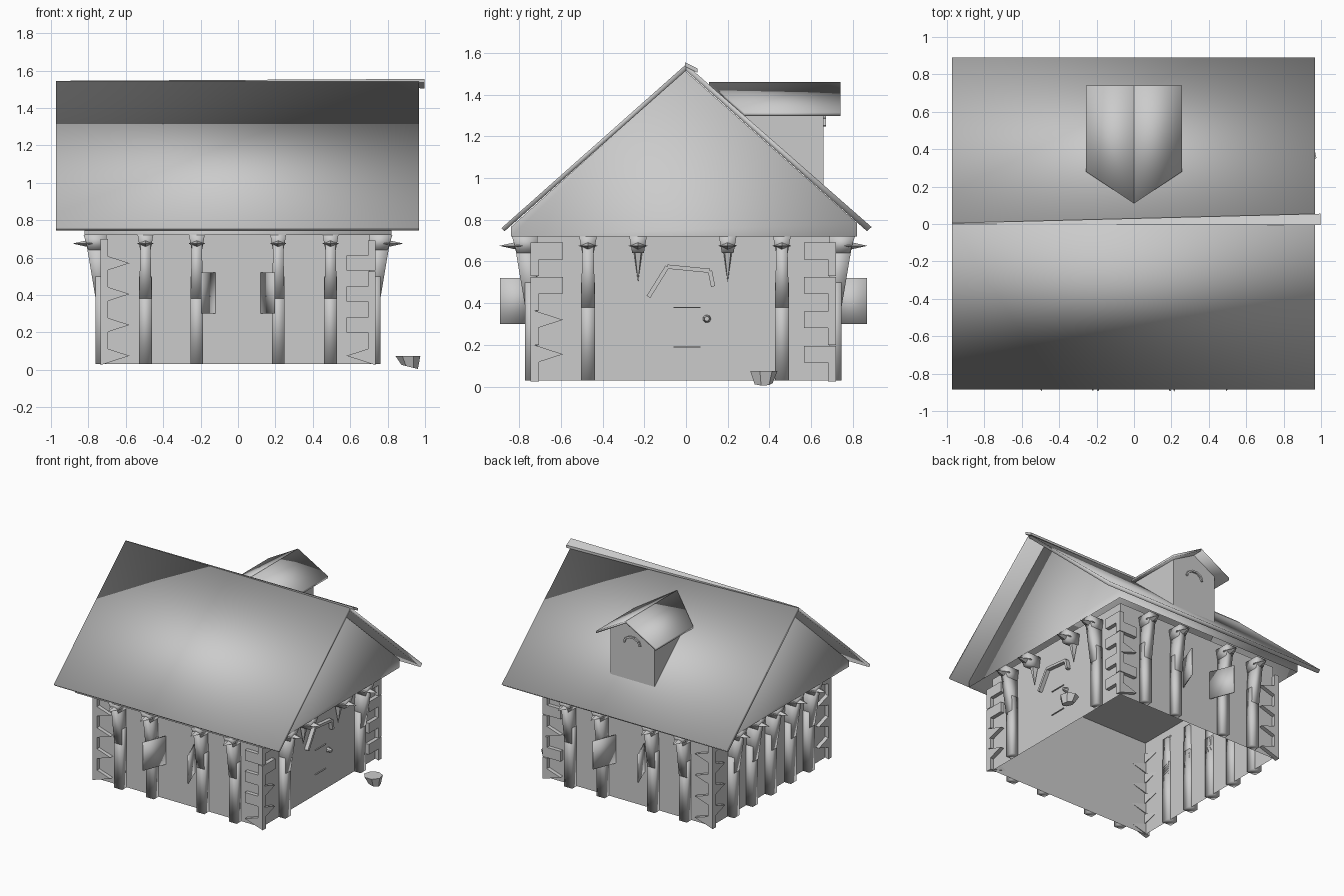
import bpy, bmesh, math
from mathutils import Matrix, Vector

cube = bpy.data.objects.get("Cube")
if cube:
    bpy.data.objects.remove(cube, do_unlink=True)

stone = bpy.data.materials.new("mid_grey")
stone.use_nodes = True
GREY = (0.6, 0.6, 0.6, 1)
stone.diffuse_color = GREY
stone.node_tree.nodes["Principled BSDF"].inputs["Base Color"].default_value = GREY


def finish(name, bm, smooth=False):
    for f in bm.faces:
        f.smooth = smooth
    mesh = bpy.data.meshes.new(name)
    bm.to_mesh(mesh)
    bm.free()
    mesh.materials.append(stone)
    obj = bpy.data.objects.new(name, mesh)
    bpy.context.collection.objects.link(obj)


def solid(name, points, frame=None, open_bottom=False, smooth=False):
    """Convex solid around the points, optionally placed on a wall frame."""
    bm = bmesh.new()
    for p in points:
        bm.verts.new(frame @ Vector(p) if frame else p)
    bmesh.ops.convex_hull(bm, input=bm.verts)
    bmesh.ops.dissolve_limit(bm, angle_limit=0.01, verts=bm.verts, edges=bm.edges)
    bmesh.ops.recalc_face_normals(bm, faces=bm.faces)
    if open_bottom:
        low = [f for f in bm.faces if f.normal.z < -0.9]
        bmesh.ops.delete(bm, geom=low, context='FACES_ONLY')
    finish(name, bm, smooth)


def block(name, u, v, z, frame=None, **kw):
    solid(name, [(a, b, c) for a in u for b in v for c in z], frame, **kw)


def extrude_x(name, profile, x0, x1, **kw):
    solid(name, [(x, y, z) for x in (x0, x1) for y, z in profile], **kw)


def wall_frame(origin, along, out):
    m = Matrix((along, out, (0, 0, 1))).transposed().to_4x4()
    m.translation = origin
    return m


def bar(name, a, b, width, frame, depth):
    """Flat strip between two points (u, z) on a wall."""
    a, b = Vector(a), Vector(b)
    side = (b - a).normalized().orthogonal() * width / 2
    corners = [a + side, a - side, b + side, b - side]
    solid(name, [(p.x, d, p.y) for p in corners for d in (-0.005, depth)], frame)


# Walls: u runs along the wall, v points outward
X, Y0, Y1, BASE, EAVE = 0.705, -0.715, 0.69, 0.03, 0.72
OUT = 0.03
walls = {
    "front": wall_frame((0, Y0, 0), (1, 0, 0), (0, -1, 0)),
    "back": wall_frame((0, Y1, 0), (1, 0, 0), (0, 1, 0)),
    "left": wall_frame((X, 0, 0), (0, 1, 0), (1, 0, 0)),
    "right": wall_frame((-X, 0, 0), (0, 1, 0), (-1, 0, 0)),
}
block("house_walls", (-X, X), (Y0, Y1), (BASE, 0.775), open_bottom=True)

# Gable storey overhanging the walls, open underneath
extrude_x("attic", [(-0.84, EAVE), (0.82, EAVE), (0.82, 0.785), (-0.005, 1.515), (-0.84, 0.765)],
          -0.82, 0.82, open_bottom=True, smooth=True)


# Posts, flaring brackets and pointed capitals
def capital(name, u, frame):
    solid(name + "_capital", [(u - 0.045, 0.09, 0.675), (u + 0.045, 0.09, 0.675),
                              (u, 0.18, 0.675), (u, 0, 0.675), (u, 0.09, 0.655),
                              (u, 0.09, 0.695)], frame)
    solid(name + "_capital_plate", [(u + s * w, v, z) for s in (-1, 1)
          for w, v, z in ((0.042, 0, EAVE), (0.042, 0.12, EAVE), (0.028, 0, 0.64), (0.028, 0.095, 0.64))],
          frame, smooth=True)


def post(name, u, frame, inner):
    block(name + "_post", (u - 0.034, u + 0.034), (inner, 0.056), (BASE, 0.5), frame, smooth=True)
    solid(name + "_bracket", [(u + s * w, v, z) for s in (-1, 1)
          for w, v, z in ((0.034, inner, 0.38), (0.034, 0.056, 0.38),
                          (0.026, inner, 0.7), (0.026, 0.11, 0.7))], frame, smooth=True)
    capital(name, u, frame)


posts = {"front": (-0.495, -0.22, 0.215, 0.495), "back": (-0.495, -0.22, 0.215, 0.495),
         "left": (-0.47, 0.46), "right": (-0.47, -0.24, 0, 0.23, 0.46)}
for side, places in posts.items():
    for u in places:
        post(side, u, walls[side], -0.02 if side == "right" else 0.001)

# Short hanging brackets on the door side
for u in (-0.23, 0.2):
    solid("hanging_bracket", [(u - 0.028, 0, 0.7), (u + 0.028, 0, 0.7), (u - 0.02, 0.06, 0.7),
                              (u + 0.02, 0.06, 0.7), (u, 0.02, 0.5)], walls["left"])
    capital("hanging", u, walls["left"])


# Corner stones, alternating in height between neighbouring walls
def corner_stones(side, edge, inward, first, pointed):
    edge -= inward * OUT
    for i in range(4):
        z = first - i * 0.165
        tip = edge + inward * 0.155
        if i in pointed:
            solid("pointed_corner_stone",
                  [(edge, v, z + h) for v in (-0.01, OUT) for h in (-0.05, 0.05)]
                  + [(tip, v, z) for v in (0, OUT)], walls[side])
        else:
            block("corner_stone", (edge, tip), (-0.01, OUT), (z - 0.04, z + 0.04), walls[side])


every = (0, 1, 2, 3)
corner_stones("front", -X, 1, 0.57, every)
corner_stones("front", X, -1, 0.57, (3,))
corner_stones("back", -X, 1, 0.57, every)
corner_stones("back", X, -1, 0.57, (1, 3))
corner_stones("left", Y0, 1, 0.65, (2, 3))
corner_stones("left", Y1, -1, 0.65, ())
corner_stones("right", Y0, 1, 0.65, every)
corner_stones("right", Y1, -1, 0.65, every)

# Open shutters
for side in ("front", "back"):
    for s in (-1, 1):
        solid(side + "_shutter", [(s * (u + t), v, z) for u, v in ((0.12, 0), (0.19, 0.178))
                                  for t in (0, 0.008) for z in (0.3, 0.52)], walls[side],
              smooth=True)

# Door arch, hinges and knob
door = walls["left"]
arch = [(-0.18, 0.43), (-0.09, 0.575), (0.115, 0.555), (0.13, 0.48)]
for a, b in zip(arch, arch[1:]):
    bar("door_arch", a, b, 0.02, door, 0.03)
for z in (0.38, 0.19):
    bar("door_hinge", (-0.06, z), (0.07, z), 0.005, door, 0.008)
bm = bmesh.new()
bmesh.ops.create_cone(bm, cap_ends=True, segments=7, radius1=0.021, radius2=0.012, depth=0.04,
                      matrix=Matrix.Translation((X + 0.015, 0.1, 0.325))
                      @ Matrix.Rotation(math.pi / 2, 4, 'Y'))
finish("door_knob", bm)

# Main roof slopes and ridge board
extrude_x("front_roof", [(0, 1.545), (0, 1.515), (-0.87, 0.745), (-0.885, 0.76)],
          -0.972, 0.968, smooth=True)
extrude_x("back_roof", [(0, 1.545), (0, 1.515), (0.868, 0.745), (0.89, 0.765)],
          -0.972, 0.968, smooth=True)
solid("ridge_board", [(-0.972, 0, 1.545), (-0.972, 0.005, 1.545), (-0.972, 0, 1.53)]
      + [(0.996, y, z) for y, z in ((-0.005, 1.555), (-0.005, 1.535), (0.055, 1.525), (0.055, 1.505))])

# Dormer body, roof and window arch
W, RIDGE = 0.19, 1.44
solid("dormer", [(s * W, y, z) for s in (-1, 1)
                 for y, z in ((0.66, 0.94), (0.66, 1.335), (0.25, 1.3), (0.25, 1.335))]
      + [(0, 0.66, RIDGE), (0, 0.12, RIDGE)])
for s in (-1, 1):
    solid("dormer_roof", [(x, y, z - t) for t in (0, 0.018)
                          for x, y, z in ((0, 0.74, 1.46), (0, 0.11, 1.46),
                                          (s * 0.257, 0.74, 1.315), (s * 0.257, 0.28, 1.315))],
          smooth=True)
dormer_face = wall_frame((0, 0.66, 0), (1, 0, 0), (0, 1, 0))
hood = [(0.07 * math.cos(a), 1.25 + 0.055 * math.sin(a))
        for a in (math.pi * i / 5 for i in range(6))]
for a, b in zip(hood, hood[1:]):
    bar("dormer_window_arch", a, b, 0.014, dormer_face, 0.012)

# Loose rock beside the house
bm = bmesh.new()
bmesh.ops.create_cone(bm, cap_ends=True, segments=7, radius1=0.045, radius2=0.069, depth=0.05,
                      matrix=Matrix.Translation((0.908, 0.37, 0.05)))
for v in bm.verts:
    if v.co.z < 0.04:
        v.co.z -= (v.co.x - 0.87) * 0.25
        v.co.x += 0.01
finish("rock", bm)
